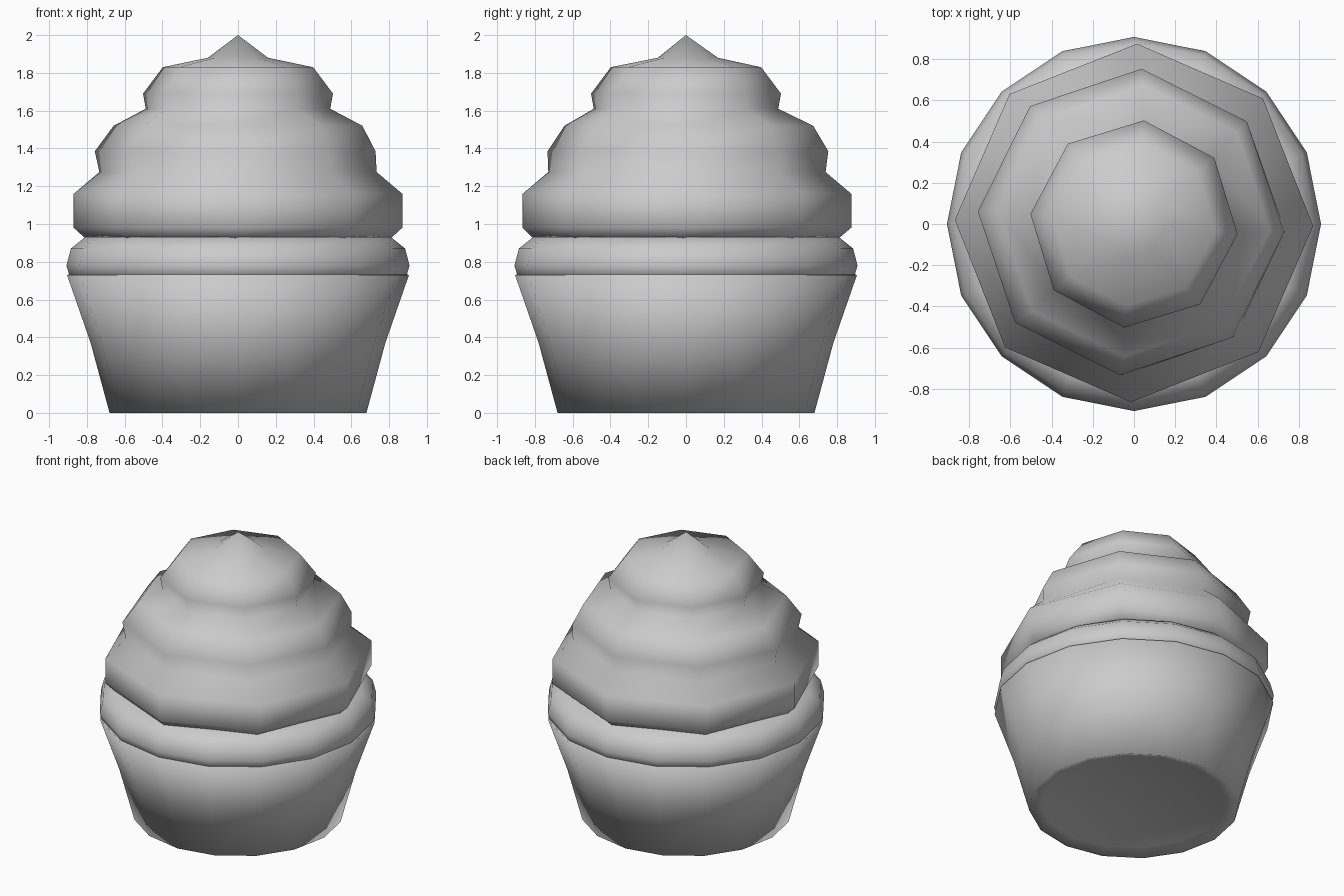
import bpy, bmesh
from math import cos, sin, pi, radians

if "Cube" in bpy.data.objects:
    bpy.data.objects.remove(bpy.data.objects["Cube"])


def lathe(name, rings, sides):
    """Rings are (radius, z, twist in degrees, x shift, y shift); radius 0 is a pole."""
    bm = bmesh.new()
    loops = []
    for ring in rings:
        r, z, twist, dx, dy = (tuple(ring) + (0, 0, 0))[:5]
        if r == 0:
            loops.append([bm.verts.new((dx, dy, z))])
            continue
        loops.append([bm.verts.new((dx + r * cos(2 * pi * i / sides + radians(twist)),
                                    dy + r * sin(2 * pi * i / sides + radians(twist)), z))
                      for i in range(sides)])
    for a, b in zip(loops, loops[1:]):
        for i in range(sides):
            j = (i + 1) % sides
            if len(a) == 1:
                bm.faces.new((a[0], b[j], b[i]))
            elif len(b) == 1:
                bm.faces.new((a[i], a[j], b[0]))
            else:
                bm.faces.new((a[i], a[j], b[j], b[i]))
    bmesh.ops.recalc_face_normals(bm, faces=bm.faces)
    mesh = bpy.data.meshes.new(name)
    bm.to_mesh(mesh)
    bm.free()
    for p in mesh.polygons:
        p.use_smooth = True
    obj = bpy.data.objects.new(name, mesh)
    bpy.context.collection.objects.link(obj)
    return obj


# Paper wrapper with a slightly recessed base
lathe("wrapper", [(0, 0.03), (0.60, 0.03), (0.68, 0), (0.78, 0.37),
                  (0.905, 0.73), (0.86, 0.74)], 16)

# Cake rim bulging over the wrapper
lathe("cake", [(0.86, 0.70), (0.895, 0.735), (0.908, 0.78), (0.885, 0.87),
               (0.81, 0.93), (0.60, 0.95), (0, 0.95)], 16)

# Twisted three-tier frosting
lathe("frosting", [
    (0, 0.90), (0.72, 0.90),
    (0.81, 0.925, -1), (0.87, 0.98, -1, 0, 0.005), (0.87, 1.16, -1, 0, 0.005),
    (0.735, 1.275, -3, 0, 0.005), (0.745, 1.385, -4, -0.015, 0.01),
    (0.66, 1.52, -4, 0, 0.015), (0.49, 1.61, -5), (0.505, 1.69, -5.5),
    (0.40, 1.83, -5.5), (0.16, 1.88, -5.5, 0, 0.01), (0, 2.0)], 8)
